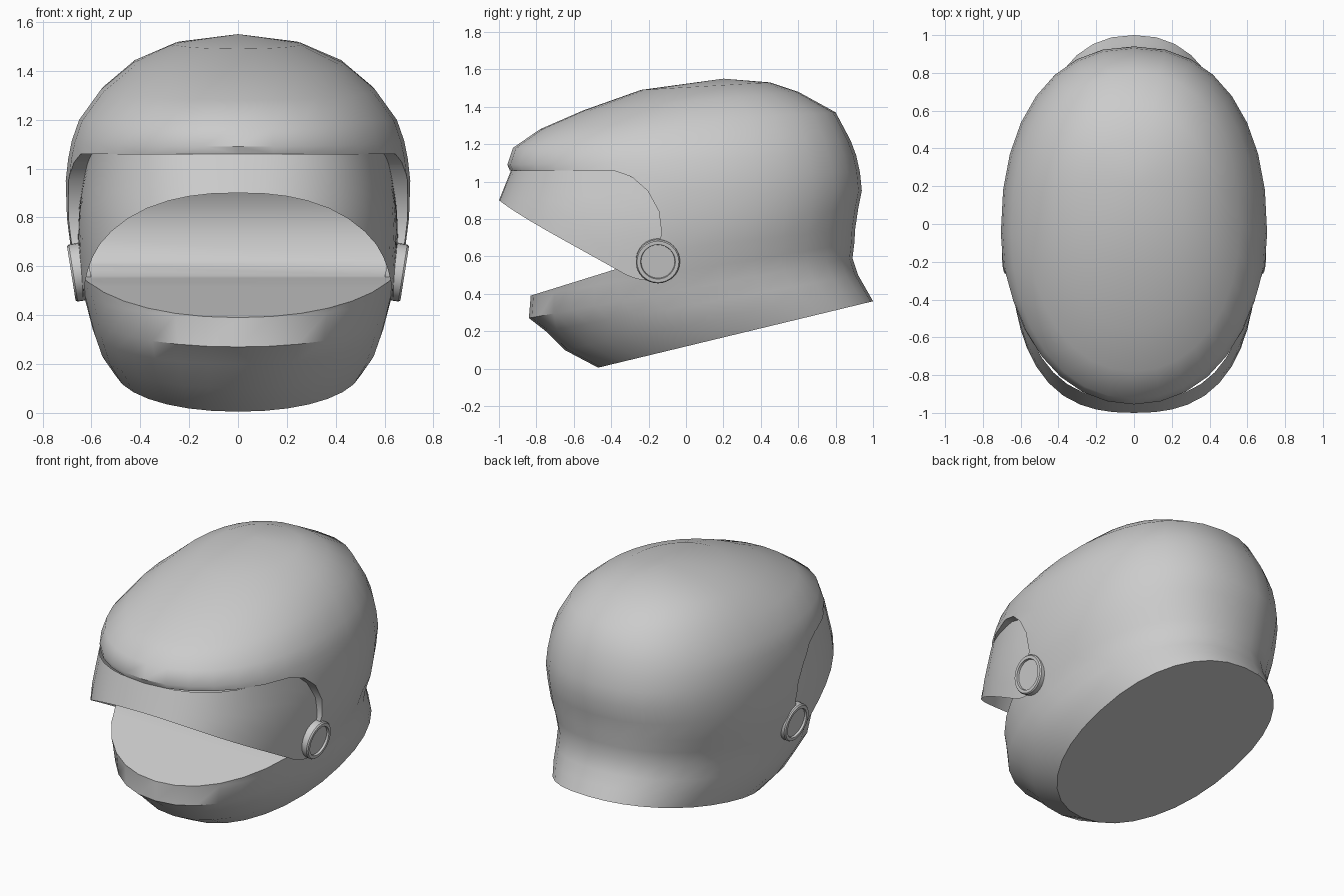
import bpy, bmesh, math

if "Cube" in bpy.data.objects:
    bpy.data.objects.remove(bpy.data.objects["Cube"])


def make(name, verts, faces, angle=40):
    me = bpy.data.meshes.new(name)
    me.from_pydata(verts, [], faces)
    bm = bmesh.new()
    bm.from_mesh(me)
    bmesh.ops.remove_doubles(bm, verts=bm.verts, dist=1e-5)
    bmesh.ops.recalc_face_normals(bm, faces=bm.faces)
    bm.to_mesh(me)
    bm.free()
    ob = bpy.data.objects.new(name, me)
    bpy.context.collection.objects.link(ob)
    return ob


def smooth(ob, angle):
    bpy.ops.object.select_all(action='DESELECT')
    ob.select_set(True)
    bpy.context.view_layer.objects.active = ob
    bpy.ops.object.shade_smooth_by_angle(angle=math.radians(angle))


def spow(v, e):
    return math.copysign(abs(v) ** e, v)


def lerp_table(pts, v):
    for (a, fa), (b, fb) in zip(pts, pts[1:]):
        if v <= b:
            return fa + (fb - fa) * max(0, (v - a) / (b - a))
    return pts[-1][1]


# Helmet shell: tilted oval rings (front y, front z, back y, back z, widest y, half width)
RINGS = [
    (-.47, .005, 1.0, .36, .30, .51), (-.65, .10, .96, .43, .15, .565),
    (-.75, .20, .92, .50, .05, .595), (-.84, .27, .89, .59, -.02, .615),
    (-.83, .39, .90, .67, -.05, .64), (-.85, .55, .905, .75, -.05, .68),
    (-.88, .75, .92, .85, -.05, .70), (-.90, .95, .94, .95, -.05, .705),
    (-.93, 1.03, .93, 1.05, -.05, .695), (-.955, 1.09, .91, 1.14, -.05, .68),
    (-.925, 1.18, .88, 1.22, -.05, .65), (-.78, 1.28, .80, 1.37, 0, .56),
    (-.55, 1.38, .60, 1.48, .05, .43), (-.24, 1.49, .45, 1.53, .12, .26),
]
N = 32
verts, faces = [], []
for yf, zf, yb, zb, ym, w in RINGS:
    for i in range(N):
        t = 2 * math.pi * i / N
        c, s = math.cos(t), math.sin(t)
        e = 2 / 2.1 if c > 0 else 2 / 2.25
        y = ym - (ym - yf) * spow(c, e) if c > 0 else ym - (yb - ym) * spow(c, e)
        z = zf + (zb - zf) * (y - yf) / (yb - yf)
        verts.append((w * spow(s, e), y, z))
for r in range(len(RINGS) - 1):
    for i in range(N):
        j = (i + 1) % N
        faces.append((r * N + i, r * N + j, (r + 1) * N + j, (r + 1) * N + i))
faces.append(tuple(range(N)))
top = len(verts)
verts.append((0, .2, 1.55))
last = (len(RINGS) - 1) * N
faces += [(last + i, last + (i + 1) % N, top) for i in range(N)]
shell = make("helmet_shell", verts, faces)

# Face opening: side profile swept across x
PROFILE = [(-1.3, .244), (-.83, .39), (-.38, .53), (-.25, .56), (-.17, .62), (-.13, .72),
           (-.145, .84), (-.205, .95), (-.29, 1.025), (-.39, 1.06), (-1.3, 1.06)]
n = len(PROFILE)
cv = [(x, y, z) for x in (-1, 1) for y, z in PROFILE]
cf = [(i, (i + 1) % n, n + (i + 1) % n, n + i) for i in range(n)]
cf += [tuple(range(n)), tuple(range(n, 2 * n))]
cutter = make("face_opening_cutter", cv, cf)
cutter.hide_render = True
mod = shell.modifiers.new("opening", 'BOOLEAN')
mod.operation = 'DIFFERENCE'
mod.solver = 'EXACT'
mod.object = cutter
bpy.context.view_layer.objects.active = shell
bpy.ops.object.modifier_apply(modifier=mod.name)
bpy.data.objects.remove(cutter)
smooth(shell, 40)

# Visor: wrapped sheet between a lower and an upper edge seen from the side
HI = [(.10, .66), (.12, .74), (.14, .84), (.20, .95), (.28, 1.02), (.38, 1.06), (1, 1.06)]
LO = [(.10, .56), (.12, .51), (.16, .475), (.22, .47), (.30, .49), (1, .90)]
WIDTH = [(.45, .635), (.70, .655), (.85, .65), (1.06, .615)]
half = [0, .02, .045, .08, .12, .16, .2, .25, .31, .4, .5, .6, .7, .8, .88, .94, .975, .994]
cols = [(1, c) for c in half] + [(0, 1)] + [(-1, c) for c in reversed(half)]
P, M = 2.4, 6
verts, faces = [], []
for side, c in cols:
    lo, hi = lerp_table(LO, .1 + .9 * c), lerp_table(HI, .1 + .9 * c)
    for k in range(M + 1):
        z = lo + (hi - lo) * k / M
        x = side * lerp_table(WIDTH, z) * (1 - c ** P) ** (1 / P)
        verts.append((x, -.1 - .9 * c * (1 - .45 * (z - .9) * c * c), z))
for a in range(len(cols) - 1):
    for k in range(M):
        i = a * (M + 1) + k
        faces.append((i, i + 1, i + M + 2, i + M + 1))
visor = make("visor", verts, faces)
smooth(visor, 50)

# Visor pivots: lathed caps with a raised rim, tilted with the shell side
CAP = [(0, .045), (.09, .045), (.093, .058), (.112, .058), (.118, .05), (.118, -.02), (0, -.02)]
S = 32
for side, label in ((1, "left"), (-1, "right")):
    verts, faces = [], []
    ca, sa = math.cos(math.radians(9)), math.sin(math.radians(9))
    for r, h in CAP:
        for i in range(S):
            a = 2 * math.pi * i / S
            u, v = r * math.cos(a), r * math.sin(a)
            verts.append((side * (.625 + h * ca + v * sa), -.15 + u, .58 + v * ca - h * sa))
    for k in range(len(CAP) - 1):
        for i in range(S):
            j = (i + 1) % S
            quad = (k * S + i, k * S + j, (k + 1) * S + j, (k + 1) * S + i)
            if k == 0:
                quad = (0,) + quad[2:]
            elif k == len(CAP) - 2:
                quad = quad[:2] + ((k + 1) * S,)
            faces.append(quad)
    smooth(make("visor_pivot_" + label, verts, faces), 35)
